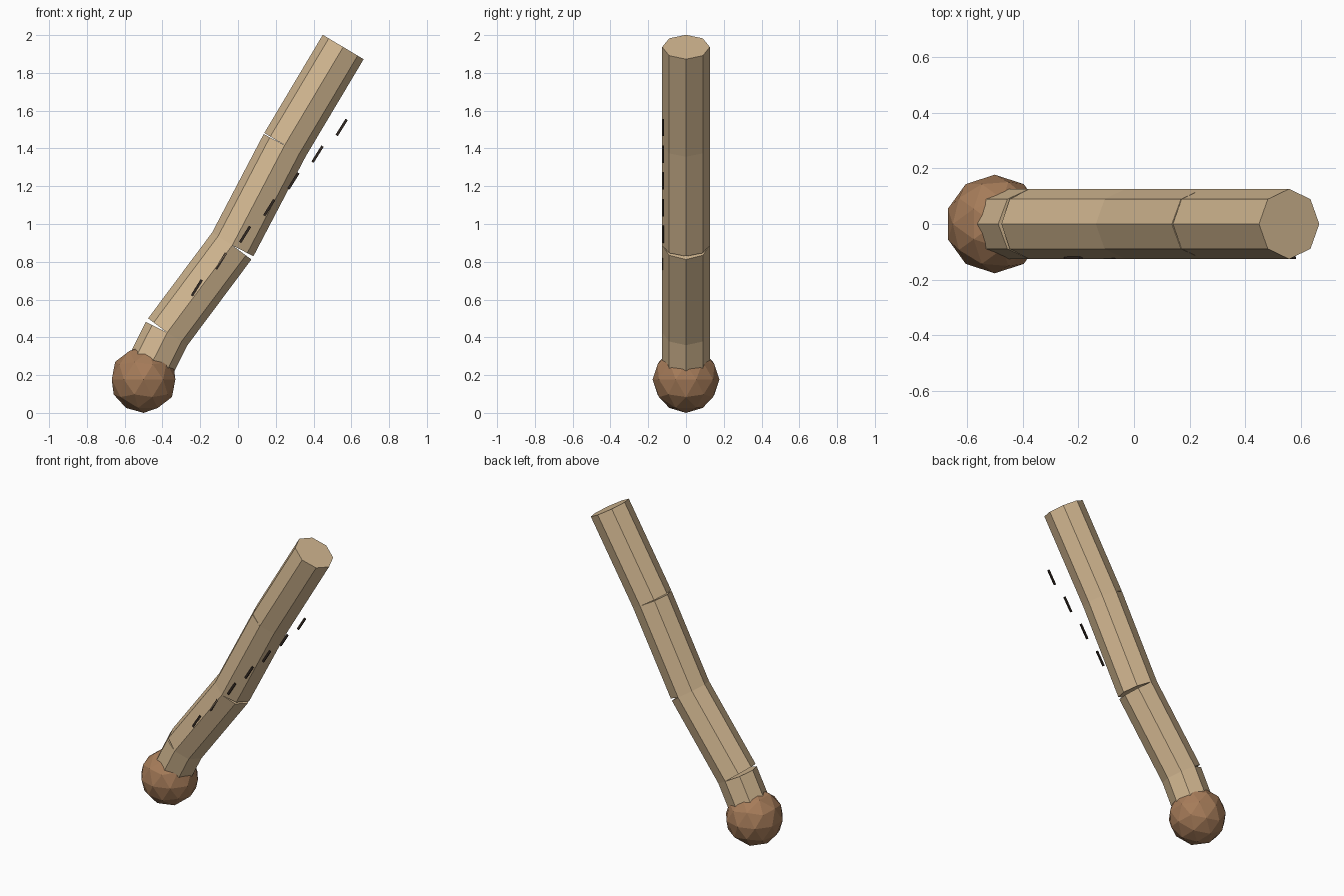
import bpy
from math import radians
from mathutils import Vector

if "Cube" in bpy.data.objects:
    bpy.data.objects.remove(bpy.data.objects["Cube"])


def material(name, rgb):
    m = bpy.data.materials.new(name)
    m.diffuse_color = (*rgb, 1)
    m.use_nodes = True
    m.node_tree.nodes["Principled BSDF"].inputs["Base Color"].default_value = m.diffuse_color
    return m


wood = material("light_wood", (0.64, 0.47, 0.28))
knob_wood = material("brown_wood", (0.38, 0.20, 0.10))
dark = material("dark_groove", (0.03, 0.02, 0.015))


def finish(name, mat):
    ob = bpy.context.object
    ob.name = name
    ob.data.materials.append(mat)
    return ob


# Bent shaft: straight octagonal pieces between the joints (x, z)
joints = [(-0.50, 0.177), (-0.375, 0.425), (-0.03, 0.8875), (0.2475, 1.4175), (0.557, 1.937)]
for i, (a, b) in enumerate(zip(joints, joints[1:])):
    a, b = Vector((a[0], 0, a[1])), Vector((b[0], 0, b[1]))
    d = b - a
    bpy.ops.mesh.primitive_cylinder_add(
        vertices=8, radius=0.126, depth=d.length, location=(a + b) / 2,
        rotation=(0, Vector((d.z, d.x)).angle(Vector((1, 0))), 0))
    finish(f"shaft_piece_{i + 1}", wood)

# Faceted knob at the foot
bpy.ops.mesh.primitive_ico_sphere_add(subdivisions=2, radius=0.177, location=(-0.492, 0, 0.177))
bpy.context.object.location.x = -0.5
finish("knob", knob_wood)

# Row of thin dark slashes along the front
for i in range(7):
    bpy.ops.mesh.primitive_cube_add(
        size=1, location=(-0.218 + 0.1278 * i, -0.121, 0.662 + 0.1415 * i),
        rotation=(0, radians(32), 0))
    slash = finish(f"groove_mark_{i + 1}", dark)
    slash.scale = (0.014, 0.008, 0.10)
